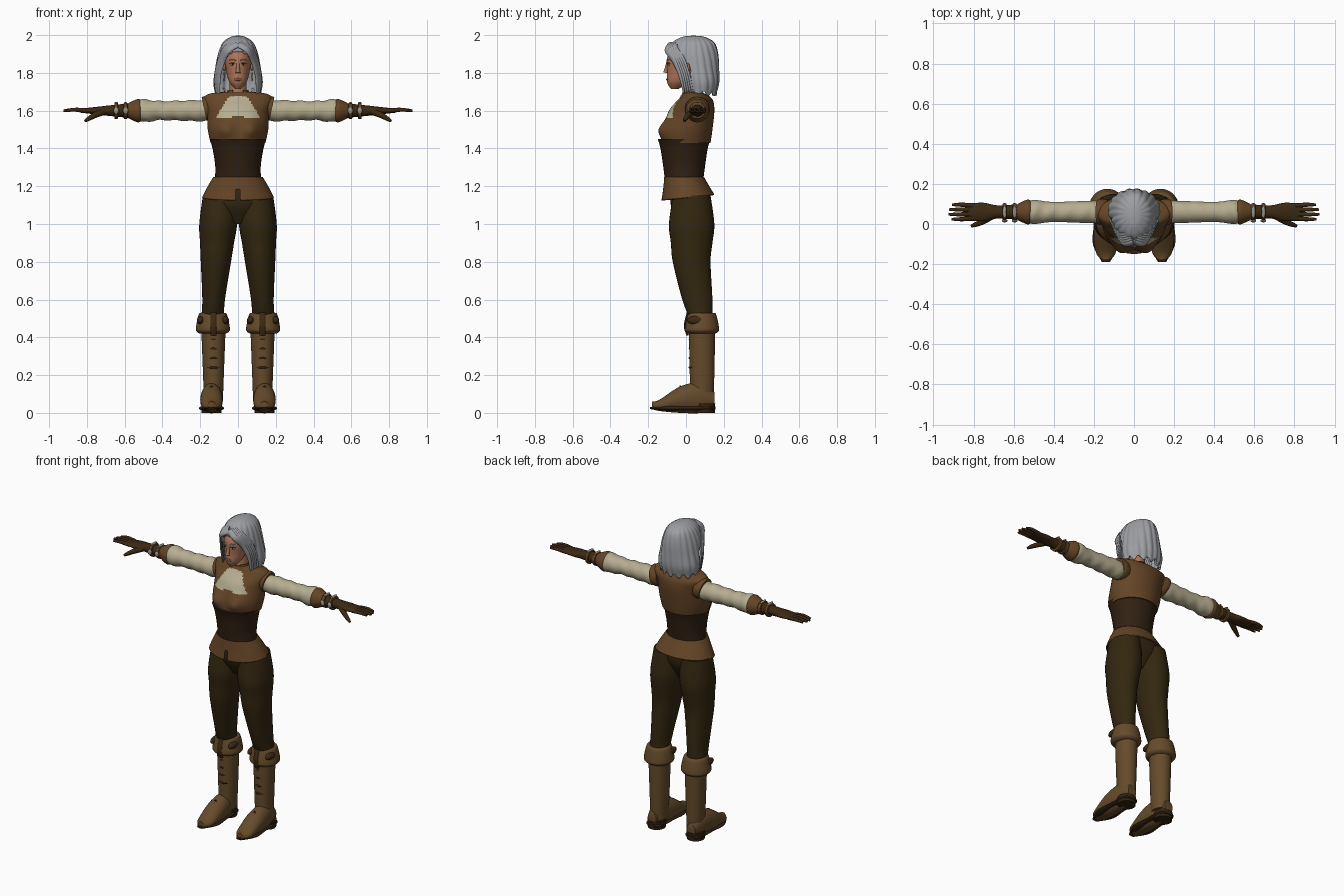
import bpy, bmesh
from math import sin, cos, pi, atan2, exp, radians
from mathutils import Vector, Matrix

default_cube = bpy.data.objects.get("Cube")
if default_cube:
    bpy.data.objects.remove(default_cube, do_unlink=True)


def material(name, *color):
    result = bpy.data.materials.new(name)
    result.use_nodes = True
    result.diffuse_color = (*color, 1)
    shader = result.node_tree.nodes["Principled BSDF"]
    shader.inputs["Base Color"].default_value = (*color, 1)
    return result


VEST = material("vest brown", .13, .06, .02)
BOOT = material("boot tan", .13, .07, .024)
TROUSERS = material("trouser brown", .033, .02, .005)
CORSET = material("corset brown", .03, .015, .006)
CREAM = material("cream cloth", .47, .42, .28)
HAIR = material("silver hair", .33, .34, .36)
SKIN = material("skin", .43, .18, .1)
GLOVE = material("glove brown", .045, .022, .006)
METAL = material("grey metal", .3, .3, .27)
LIP = material("lip red", .25, .08, .05)


def finish(name, bm, materials, mirror=False, thickness=0, rule=None):
    """Turn a bmesh into a smooth shaded object."""
    mesh = bpy.data.meshes.new(name)
    for face in bm.faces:
        face.smooth = True
        if rule:
            face.material_index = int(rule(face.calc_center_median()))
    bm.to_mesh(mesh)
    bm.free()
    mesh.set_sharp_from_angle(angle=radians(50))
    for entry in materials:
        mesh.materials.append(entry)
    obj = bpy.data.objects.new(name, mesh)
    bpy.context.collection.objects.link(obj)
    if thickness:
        obj.modifiers.new("Thickness", "SOLIDIFY").thickness = thickness
    if mirror:
        obj.modifiers.new("Mirror", "MIRROR").use_mirror_merge = False


def spline(knots, steps):
    """Smooth Catmull-Rom interpolation through vectors of any length."""
    knots = [Vector(knot) for knot in knots]
    padded = [knots[0], *knots, knots[-1]]
    result = []
    for before, start, end, after in zip(padded, knots, knots[1:], padded[3:]):
        for step in range(steps):
            t = step / steps
            slope_in, slope_out = (end - before) / 2, (after - start) / 2
            cubic = (start - end) * 2 + slope_in + slope_out
            square = (end - start) * 3 - slope_in * 2 - slope_out
            result.append(start + slope_in * t + square * t * t + cubic * t ** 3)
    return result + [knots[-1]]


def bridge_rings(rings):
    bm = bmesh.new()
    rings = [[bm.verts.new(point) for point in ring] for ring in rings]
    for low, high in zip(rings, rings[1:]):
        for i in range(len(low)):
            bm.faces.new((low[i - 1], low[i], high[i], high[i - 1]))
    bm.faces.new(rings[0])
    bm.faces.new(rings[-1])
    bmesh.ops.recalc_face_normals(bm, faces=bm.faces)
    return bm


def loft(name, materials, rows, at=(0, 0, 0), axis="z", sides=32, steps=6, tweak=None, cut=None, **options):
    """Rows hold: place along the axis, radius, second radius, shift of the centre."""
    full_rows = []
    for along, radius, *rest in rows:
        second, shift = (*rest, 0, 0)[:2] if rest else (radius, 0)
        full_rows.append((along, radius, second, shift))
    rings = []
    for along, radius, second, shift in spline(full_rows, steps):
        ring = []
        for i in range(sides):
            angle = 2 * pi * i / sides
            u, v = radius * cos(angle), shift + second * sin(angle)
            local = {"x": (along, u, v), "y": (u, along, v), "z": (u, v, along)}[axis]
            point = Vector(local) + Vector(at)
            ring.append(tweak(point) if tweak else point)
        rings.append(ring)
    bm = bridge_rings(rings)
    if cut:
        removed = [face for face in bm.faces if cut(face.calc_center_median())]
        bmesh.ops.delete(bm, geom=removed, context="FACES")
    finish(name, bm, materials, **options)


def tube(name, color, radius, points, tip=1, flat=1, outward=(0, 1, 0), mirror=True):
    """Sweep a round or flattened section whose radius ends at tip times its start."""
    path = spline(points, 6)
    last = len(path) - 1
    rings = []
    for i, centre in enumerate(path):
        tangent = path[min(i + 1, last)] - path[max(i - 1, 0)]
        side = tangent.cross(Vector(outward)).normalized()
        up = side.cross(tangent).normalized() * flat
        size = radius * (1 + (tip - 1) * (i / last) ** 2)
        rings.append([centre + (side * cos(k * pi / 6) + up * sin(k * pi / 6)) * size for k in range(12)])
    finish(name, bridge_rings(rings), [color], mirror)


def blob(name, color, place, size, mirror=True):
    bm = bmesh.new()
    matrix = Matrix.Translation(place) @ Matrix.Diagonal((*size, 1))
    bmesh.ops.create_uvsphere(bm, u_segments=20, v_segments=12, radius=1, matrix=matrix)
    finish(name, bm, [color], mirror)


def lean_inward(point):
    return point - Vector((.06 * point.z, 0, 0))


def lift_at_back(point):
    return point + Vector((0, 0, (1.25 - point.z) * point.y))


def bust(point):
    if point.y < 0:
        across, height = abs(point.x) - .07, point.z - 1.5
        point.y -= .036 * exp(-(across ** 2 + height ** 2) / .05 ** 2)
    return point


def skirt_opening(centre):
    notch = centre.y < 0 and abs(centre.x) < (1.2 - centre.z) * .25
    end_caps = abs(centre.y) < .05 and abs(centre.x) < .06
    return notch or end_caps


def neckline(centre):
    height = centre.z - 1.57 + abs(centre.x) * .1
    return centre.y < 0 < height < .11 and abs(centre.x) < .12 - height * .65


# Trousers
loft("trouser_legs", [TROUSERS], [
    (.5, .06, .06, .05), (.6, .06, .08, .03), (.8, .08, .1, 0), (.9, .09, .11, 0),
    (1, .1, .12, 0), (1.15, .09, .1, 0)], at=(.165, .03, 0), tweak=lean_inward, mirror=True)
loft("trouser_hips", [TROUSERS], [(1, .04, .05), (1.1, .17, .1), (1.2, .15, .1)], at=(0, .02, 0))

# Corset and flared skirt panel
loft("corset", [CORSET], [(1.22, .125, .1), (1.3, .12, .11), (1.4, .135, .125), (1.45, .15, .14)],
     at=(0, -.01, 0))
loft("skirt_panel", [VEST], [(1.25, .13, .105, -.01), (1.2, .16, .12), (1.14, .19, .14, .01)],
     sides=96, tweak=lift_at_back, cut=skirt_opening, thickness=.008)

# Vest with bust and open neckline, collar and armhole rims
loft("vest", [VEST, CREAM], [
    (1.43, .145, .13, -.03), (1.5, .16, .13, -.02), (1.6, .165, .12), (1.66, .185, .09, .02),
    (1.69, .15, .06, .01), (1.7, .06, .05)],
    at=(0, .03, 0), sides=96, steps=10, tweak=bust, rule=neckline)
loft("collar", [VEST], [(1.66, .07, .07), (1.69, .06, .06), (1.71, .055, .055)], at=(0, .03, 0),
     cut=lambda centre: abs(centre.x) < .03 and centre.y < .05, thickness=.006)
loft("armhole_rims", [VEST], [(-.04, .06), (-.01, .066), (.01, .062)], at=(.17, .06, 1.61), axis="x",
     tweak=lambda point: point + Vector(((point.z - 1.61) * .2, 0, 0)), mirror=True)

# Sleeves, bracer cuffs, gloves and straps
ARM = (0, .06, 1.6)
loft("sleeves", [CREAM], [(.14, .05), (.2, .056), (.4, .05), (.5, .06), (.54, .045)], at=ARM, axis="x",
     steps=12, tweak=lambda point: point + Vector((0, 0, .003 * sin(point.x * 75 + point.y * 30))), mirror=True)
loft("bracer_cuffs", [VEST], [(.51, .05), (.53, .062), (.58, .04)], at=ARM, axis="x", mirror=True)
loft("gloves", [GLOVE], [(.56, .04, .04), (.68, .033, .028), (.75, .046, .02), (.84, .042, .01)],
     at=ARM, axis="x", mirror=True)
for wrist in (.595, .645):
    loft("wrist_strap", [VEST], [(-.01, .034), (-.008, .043), (.008, .043), (.01, .034)],
         at=(wrist, .06, 1.6), axis="x", steps=2, mirror=True)
    blob("strap_buckle", METAL, (wrist, .016, 1.6), (.014, .008, .018))
    blob("strap_stud", METAL, (wrist, .06, 1.64), (.009, .03, .006))
for finger in range(4):
    spread = (finger - 1.5) * .024
    length = .93 - abs(finger - 1.4) * .015
    tube("finger", GLOVE, .012, [(.8, .06 + spread * .85, 1.6), (.86, .06 + spread, 1.605),
                                 (length, .06 + spread, 1.6)], tip=.5)
tube("thumb", GLOVE, .018, [(.7, .045, 1.6), (.76, .01, 1.575), (.81, -.01, 1.545)], tip=.4)

# Boots
loft("boot_shafts", [BOOT], [(.06, .05, .06), (.2, .055, .065), (.46, .065, .07)],
     at=(.13, .085, 0), mirror=True)
loft("boot_cuffs", [BOOT], [(.42, .07), (.43, .085), (.45, .09), (.52, .075), (.53, .06)],
     at=(.133, .085, 0), mirror=True)
loft("boot_feet", [BOOT], [
    (-.18, .02, .02, .04), (-.14, .05, .03, .04), (-.03, .06, .07, .07),
    (.08, .05, .08, .08), (.15, .03, .04, .07)], at=(.14, 0, 0), axis="y", mirror=True)
loft("boot_soles", [CORSET], [(-.19, .02), (-.1, .065), (0, .06), (.12, .055), (.155, .03)],
     at=(.14, 0, 0), axis="y", mirror=True,
     tweak=lambda point: Vector((point.x, point.y, .025 + point.z * .25)))
loft("boot_heels", [CORSET], [(0, .053), (.05, .055)], at=(.14, .1, 0), mirror=True)
for lace in range(4):
    height = .24 + lace * .05
    tube("boot_lace", CORSET, .006, [(.1, .035, height), (.13, .02, height), (.16, .035, height)],
         outward=(0, 0, 1))
tube("boot_tongue", GLOVE, .016, [(.13, .01, .53), (.13, -.005, .46), (.13, .01, .41)], flat=.4)
tube("boot_seam", CORSET, .005, [(.09, -.06, .05), (.14, -.03, .14), (.19, -.06, .05)])
for side in (-1, 1):
    blob("cuff_patch", GLOVE, (.133 + side * .065, .055, .49), (.02, .05, .023))

# Neck and head
loft("neck", [SKIN], [(1.64, .05), (1.7, .046), (1.78, .046)], at=(0, .03, 0))
loft("head", [SKIN], [
    (.015, .015, .02, -.06), (.05, .045, .06, -.04), (.1, .06, .08, -.02), (.18, .07, .1, 0),
    (.24, .05, .08, .02), (.26, .02, .03, .02)], at=(0, 0, 1.7))
tube("nose", SKIN, .007, [(0, -.094, 1.87), (0, -.1, 1.84), (0, -.108, 1.8)], tip=1.8, mirror=False)
blob("lips", LIP, (0, -.098, 1.765), (.02, .007, .008), mirror=False)
blob("eye", CREAM, (.028, -.09, 1.845), (.013, .007, .006))
blob("iris", TROUSERS, (.028, -.094, 1.845), (.005, .005, .005))
tube("eyelid", GLOVE, .002, [(.012, -.1, 1.85), (.028, -.096, 1.853), (.044, -.086, 1.85)])
tube("eyebrow", HAIR, .003, [(.012, -.1, 1.866), (.03, -.093, 1.872), (.05, -.074, 1.866)], tip=.4)
blob("ear", SKIN, (.073, .01, 1.84), (.01, .02, .03))
blob("earring", CREAM, (.075, 0, 1.78), (.005, .005, .025))


# Bobbed hair: ridged shell with an open face
def hair_ridges(point):
    depth = point.y - .05
    angle = atan2(depth, point.x)
    scale = .965 + .05 * abs(sin(angle * 9 + point.z * 6))
    ragged = .012 * sin(angle * 13) if point.z < 1.7 else 0
    return Vector((point.x * scale, .05 + depth * scale, point.z - ragged))


def face_opening(centre):
    hairline = .025 - max(0, centre.z - 1.865 + abs(centre.x) * .25) * 2.2
    open_base = centre.z < 1.7 and centre.y < .11 and abs(centre.x) < .05
    return open_base or centre.y < hairline and centre.z < 1.93


loft("hair_shell", [HAIR], [
    (-.01, .12, .09, .03), (.05, .13, .105, .03), (.12, .12, .12, .015), (.2, .105, .13),
    (.26, .08, .11), (.29, .04, .06), (.297, .01, .01)],
    at=(0, .04, 1.7), sides=144, tweak=hair_ridges, cut=face_opening, thickness=.012)

# Front locks swept from the parting
LOCK = [(0, -.09, 1.95), (.05, -.1, 1.92), (.08, -.06, 1.86), (.1, -.03, 1.78), (.1, -.01, 1.69)]
for strand in range(5):
    shift = Vector((.004, .011, .002)) * strand
    tube("front_lock", HAIR, .018, [shift + Vector(point) for point in LOCK], tip=.3, flat=.5, outward=(.7, -1, .3))
